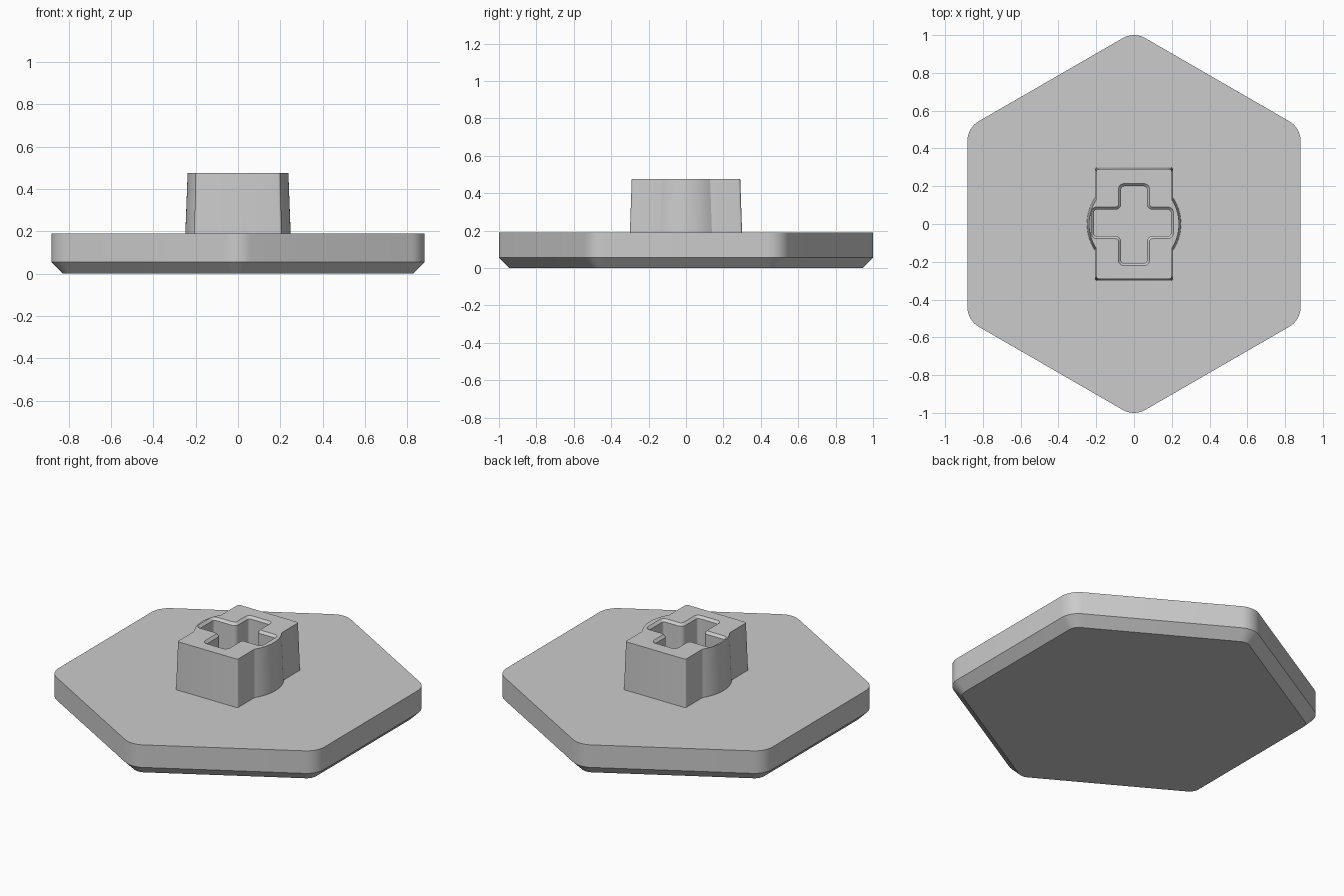
import bpy, bmesh
from math import sin, cos, tan, acos, radians
from mathutils import Vector

if "Cube" in bpy.data.objects:
    bpy.data.objects.remove(bpy.data.objects["Cube"])

grey = bpy.data.materials.new("plain_grey")
grey.use_nodes = True
GREY = (0.6, 0.6, 0.6, 1)
grey.diffuse_color = GREY
grey.node_tree.nodes["Principled BSDF"].inputs["Base Color"].default_value = GREY


def rounded(corners, steps=8):
    """Outline with each corner (x, y, radius) replaced by an arc."""
    out = []
    for i, (x, y, r) in enumerate(corners):
        p = Vector((x, y))
        if not r:
            out.append(p)
            continue
        a = (Vector(corners[i - 1][:2]) - p).normalized()
        b = (Vector(corners[(i + 1) % len(corners)][:2]) - p).normalized()
        half = acos(a.dot(b)) / 2
        centre = p + (a + b).normalized() * r / sin(half)
        start = p + a * r / tan(half) - centre
        end = p + b * r / tan(half) - centre
        turn = start.angle_signed(end)
        for k in range(steps + 1):
            t = -turn * k / steps
            out.append(centre + Vector((start.x * cos(t) - start.y * sin(t),
                                        start.x * sin(t) + start.y * cos(t))))
    return out


def loft(name, layers):
    """Closed solid through stacked (outline, z) layers."""
    bm = bmesh.new()
    rings = [[bm.verts.new((p.x, p.y, z)) for p in pts] for pts, z in layers]
    n = len(rings[0])
    for low, high in zip(rings, rings[1:]):
        for i in range(n):
            j = (i + 1) % n
            bm.faces.new((low[i], low[j], high[j], high[i]))
    bm.faces.new(rings[0][::-1])
    bm.faces.new(rings[-1])
    bmesh.ops.recalc_face_normals(bm, faces=bm.faces)
    mesh = bpy.data.meshes.new(name)
    bm.to_mesh(mesh)
    bm.free()
    mesh.materials.append(grey)
    obj = bpy.data.objects.new(name, mesh)
    bpy.context.collection.objects.link(obj)
    return obj


def select_only(obj):
    bpy.ops.object.select_all(action='DESELECT')
    obj.select_set(True)
    bpy.context.view_layer.objects.active = obj


def hexagon(apothem, radius):
    size = apothem / cos(radians(30))
    angles = [radians(30 + 60 * k) for k in range(6)]
    return rounded([(size * cos(a), size * sin(a), radius) for a in angles])


def stem_outline(w, d, radius):
    """Rectangle with a round bulge on each side."""
    reach = acos(w / radius)
    bulge = [reach * (k / 10 - 1) for k in range(21)]
    half = [(w, -d, 0.012)]
    half += [(radius * cos(a), radius * sin(a), 0) for a in bulge]
    half += [(w, d, 0.012)]
    return rounded(half + [(-x, -y, r) for x, y, r in half], 4)


def cross_outline(grow):
    """Plus shape with rounded corners, enlarged by grow."""
    g = grow
    left, right = -0.213 - g, 0.195 + g
    front, back = -0.207 - g, 0.2 + g
    w, low, high = 0.068 + g, -0.064 - g, 0.076 + g
    o, i = 0.015 + g, 0.03 - g
    return rounded([(w, front, o), (w, low, i), (right, low, o), (right, high, o),
                    (w, high, i), (w, back, o), (-w, back, o), (-w, high, i),
                    (left, high, o), (left, low, o), (-w, low, i), (-w, front, o)], 5)


# Hexagonal plate with a chamfered underside
plate = loft("hexagonal_plate", [(hexagon(0.827, 0.065), 0),
                                 (hexagon(0.882, 0.12), 0.055),
                                 (hexagon(0.882, 0.12), 0.19)])

# Tapered stem
stem = loft("stem", [(stem_outline(0.207, 0.3, 0.249), 0.188),
                     (stem_outline(0.2, 0.29, 0.238), 0.475)])

# Chamfered cross-shaped socket cut down to the plate
cutter = loft("socket_cutter", [(cross_outline(0), 0.1), (cross_outline(0), 0.461),
                                (cross_outline(0.014), 0.475),
                                (cross_outline(0.014), 0.55)])
cutter.hide_render = True
cut = stem.modifiers.new("socket", 'BOOLEAN')
cut.object = cutter
cut.operation = 'DIFFERENCE'
cut.solver = 'EXACT'
select_only(stem)
bpy.ops.object.modifier_apply(modifier=cut.name)
bpy.data.objects.remove(cutter)

# Smooth rounded corners, keep hard edges
for part in (plate, stem):
    select_only(part)
    bpy.ops.object.shade_smooth_by_angle(angle=radians(28))
